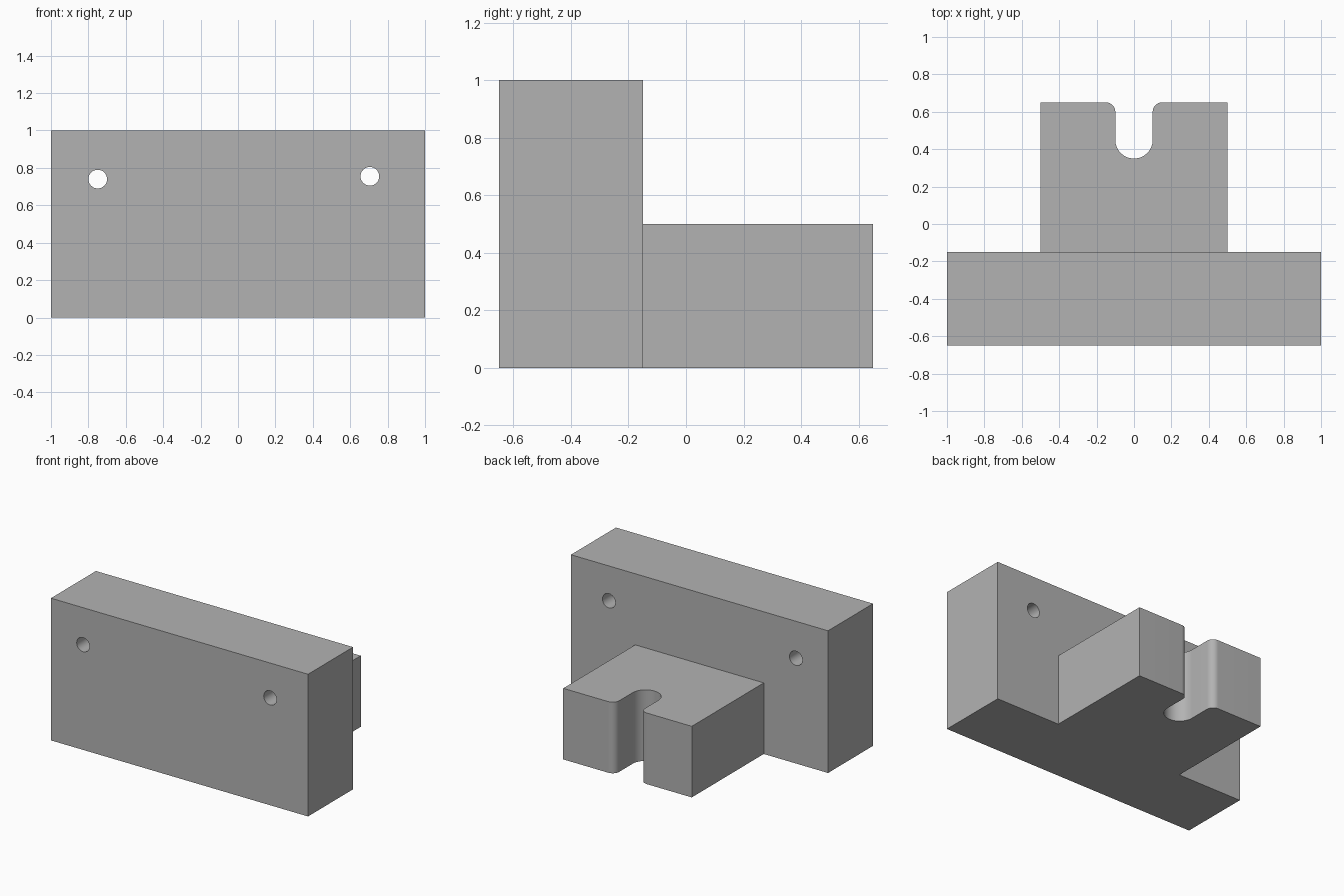
import bpy
import bmesh
from math import cos, sin, pi, radians
from mathutils import Matrix

cube = bpy.data.objects.get("Cube")
if cube:
    bpy.data.objects.remove(cube, do_unlink=True)

grey = bpy.data.materials.new("plain grey")
grey.use_nodes = True
colour = (0.45, 0.45, 0.45, 1)
grey.diffuse_color = colour
grey.node_tree.nodes["Principled BSDF"].inputs["Base Color"].default_value = colour


def arc(cx, cy, r, start, end, steps):
    """Points along an arc, angles in degrees."""
    angles = [radians(start + (end - start) * i / steps) for i in range(steps + 1)]
    return [(cx + r * cos(a), cy + r * sin(a)) for a in angles]


def prism(name, outline, height):
    """Extrude a flat outline upwards from z = 0."""
    bm = bmesh.new()
    base = bm.faces.new([bm.verts.new((x, y, 0)) for x, y in outline])
    top = bmesh.ops.extrude_face_region(bm, geom=[base])["geom"]
    bmesh.ops.translate(bm, vec=(0, 0, height),
                        verts=[v for v in top if isinstance(v, bmesh.types.BMVert)])
    bmesh.ops.recalc_face_normals(bm, faces=bm.faces)
    mesh = bpy.data.meshes.new(name)
    bm.to_mesh(mesh)
    bm.free()
    mesh.materials.append(grey)
    obj = bpy.data.objects.new(name, mesh)
    bpy.context.collection.objects.link(obj)
    return obj


def combine(target, other, operation):
    """Apply a boolean and discard the helper."""
    other.hide_render = True
    mod = target.modifiers.new(operation, "BOOLEAN")
    mod.operation = operation
    mod.solver = "EXACT"
    mod.object = other
    bpy.context.view_layer.objects.active = target
    bpy.ops.object.modifier_apply(modifier=mod.name)
    bpy.data.objects.remove(other, do_unlink=True)


# Upright plate
FRONT, STEP, BACK = -0.65, -0.15, 0.65
body = prism("bracket_body", [(-1, FRONT), (1, FRONT), (1, STEP), (-1, STEP)], 1.0)

# Rear block with a rounded slot, overlapping the plate for a clean union
slot, lip = 0.1, 0.05
right_lip = arc(slot + lip, BACK - lip, lip, 90, 180, 12)
slot_end = arc(0, BACK - 0.2, slot, 0, -180, 32)
left_lip = [(-x, y) for x, y in reversed(right_lip)]
outline = ([(-0.5, STEP - 0.1), (0.5, STEP - 0.1), (0.5, BACK)]
           + right_lip + slot_end + left_lip + [(-0.5, BACK)])
combine(body, prism("rear_block", outline, 0.5), "UNION")

# Two bolt holes through the plate
for x, z in ((-0.75, 0.74), (0.705, 0.755)):
    cutter = prism("hole_cutter", arc(0, 0, 0.05, 0, 348.75, 31), 0.7)
    cutter.data.transform(Matrix.Translation((x, STEP + 0.1, z)) @ Matrix.Rotation(pi / 2, 4, "X"))
    combine(body, cutter, "DIFFERENCE")

# Smooth the curved walls, keep the corners crisp
bpy.ops.object.select_all(action="DESELECT")
body.select_set(True)
bpy.context.view_layer.objects.active = body
bpy.ops.object.shade_smooth_by_angle(angle=radians(30))
